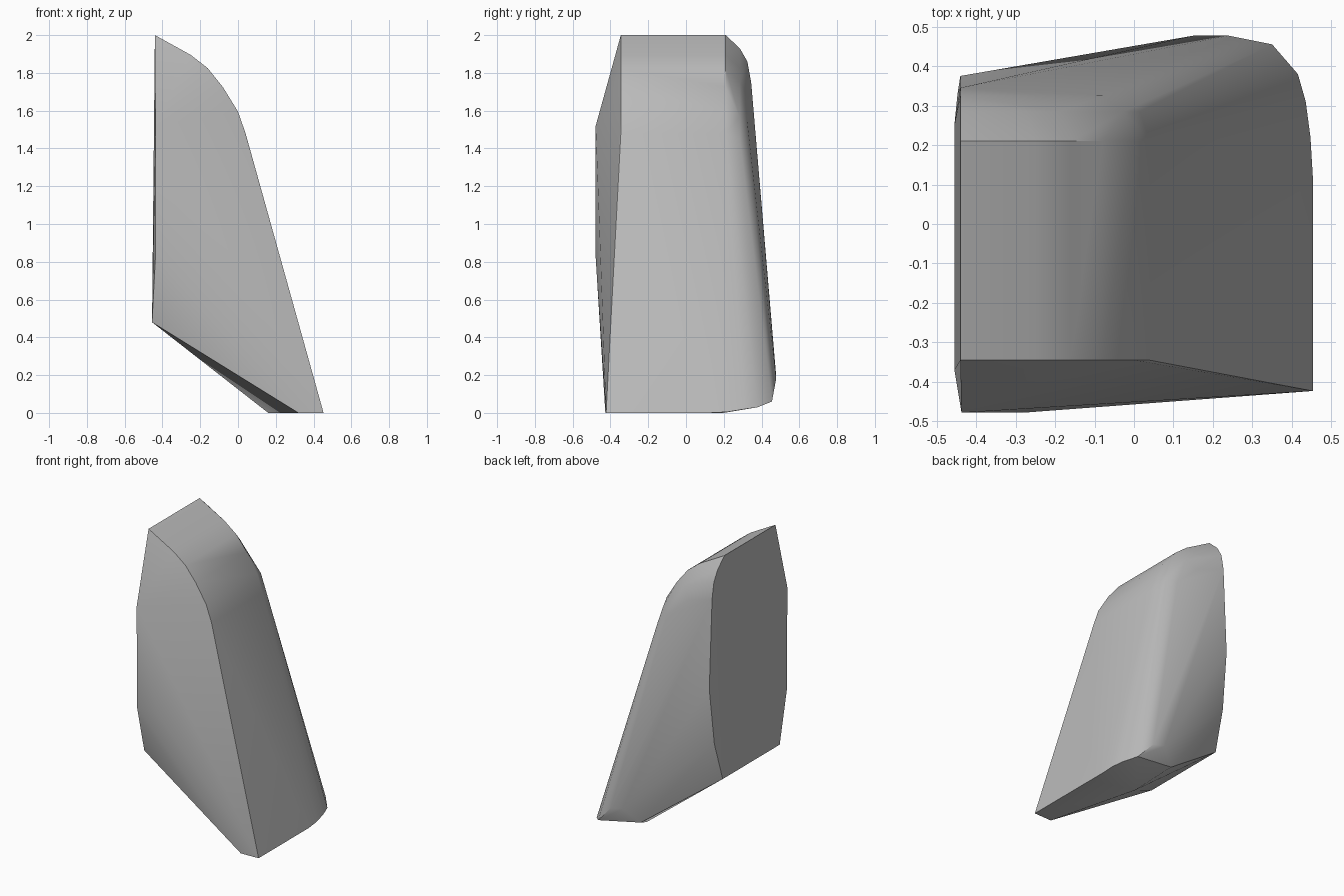
import bpy
import bmesh
import math
from mathutils import Vector

# Remove the default cube
default_cube = bpy.data.objects.get("Cube")
if default_cube:
    bpy.data.objects.remove(default_cube, do_unlink=True)


def make_material(name, color):
    material = bpy.data.materials.new(name)
    material.use_nodes = True
    material.diffuse_color = color
    shader = material.node_tree.nodes["Principled BSDF"]
    shader.inputs["Base Color"].default_value = color
    return material


def hull_object(name, points, material):
    """Wrap the guide points in one convex skin."""
    bm = bmesh.new()
    for point in points:
        bm.verts.new(Vector(point))
    result = bmesh.ops.convex_hull(bm, input=bm.verts[:])
    loose = {item for item in result["geom_interior"] + result["geom_unused"]
             if isinstance(item, bmesh.types.BMVert)}
    bmesh.ops.delete(bm, geom=list(loose), context="VERTS")
    bmesh.ops.dissolve_limit(bm, angle_limit=math.radians(0.5),
                             verts=bm.verts[:], edges=bm.edges[:])
    bmesh.ops.recalc_face_normals(bm, faces=bm.faces[:])
    mesh = bpy.data.meshes.new(name)
    bm.to_mesh(mesh)
    bm.free()
    mesh.materials.append(material)
    obj = bpy.data.objects.new(name, mesh)
    bpy.context.collection.objects.link(obj)
    return obj


# Curved crest, a profile running down from the peak (x, z)
crest = [(-0.44, 2), (-0.34, 1.945), (-0.25, 1.895), (-0.16, 1.825),
         (-0.08, 1.725), (0, 1.595), (0.04, 1.48)]
points = []
for x, z in crest:
    points.append((x, -0.345, z))
    points.append((x, 0.21, z))
    # rounded rear shoulder
    drop = 0.07 if z > 1.7 else 0.03
    slide = min(0.05, (x + 0.44) * 0.3)
    points.append((x - slide * 0.5, 0.285, z - drop))
    points.append((x - slide * 1.6, 0.325, z - drop * 2))

# Sloping face down to the toe, with its rounded rear corner
points += [(0.453, -0.423, 0), (0.453, 0.12, 0), (0.447, 0.22, 0.005),
           (0.435, 0.31, 0.02), (0.415, 0.38, 0.03), (0.35, 0.455, 0.06),
           (0.24, 0.477, 0.18), (0.15, 0.477, 0.2)]

# Narrow sole
points += [(0.32, -0.427, 0), (0.16, 0.2, 0), (0.05, 0.42, 0.11)]

# Upright wall outline, bulging at the front
points += [(-0.437, -0.478, 1.52), (-0.437, -0.477, 0.83),
           (-0.28, -0.478, 0.82), (-0.455, -0.37, 0.48),
           (-0.455, 0.25, 0.48), (-0.447, 0.33, 0.75),
           (-0.44, 0.375, 1.14), (-0.44, 0.345, 1.75)]

grey = make_material("plain grey", (0.5, 0.5, 0.5, 1))
wedge = hull_object("wedge_body", points, grey)

# Smooth the rounded areas and keep the rims sharp
bpy.ops.object.select_all(action="DESELECT")
wedge.select_set(True)
bpy.context.view_layer.objects.active = wedge
bpy.ops.object.shade_smooth_by_angle(angle=math.radians(32))
